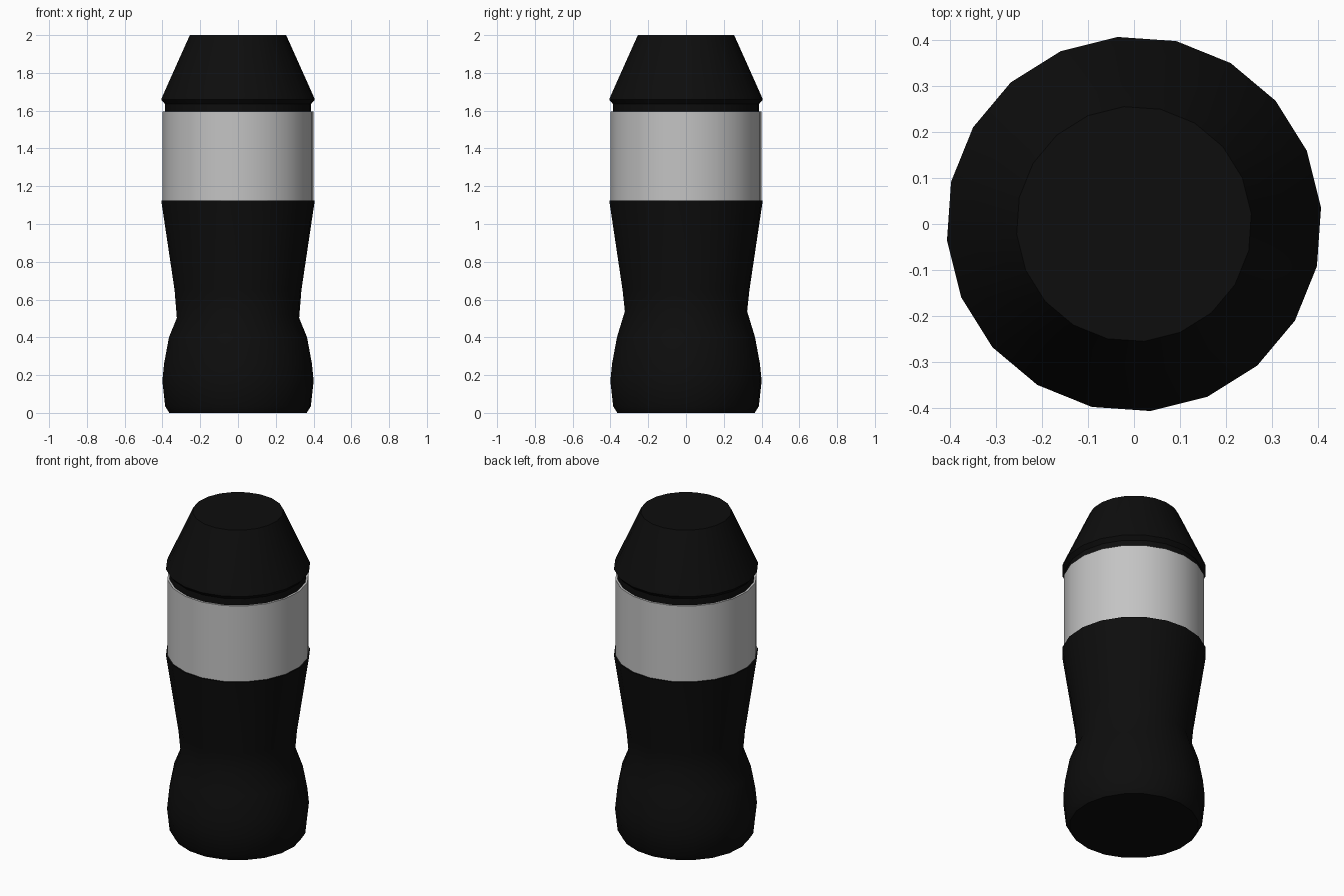
import bpy, bmesh, math

cube = bpy.data.objects.get("Cube")
if cube:
    bpy.data.objects.remove(cube)

SIDES = 20
TURN = math.radians(5)


def material(name, value):
    m = bpy.data.materials.new(name)
    m.use_nodes = True
    colour = (value, value, value, 1)
    m.diffuse_color = colour
    m.node_tree.nodes["Principled BSDF"].inputs["Base Color"].default_value = colour
    return m


black = material("matte black", 0.004)
grey = material("light grey", 0.55)


def lathe(name, profile, mat, angle=25):
    """Turn (radius, height, wave) rings into a capped solid."""
    bm = bmesh.new()
    rings = []
    for r, z, wave in profile:
        ring = []
        for i in range(SIDES):
            a = TURN + math.tau * i / SIDES
            ring.append(bm.verts.new((r * math.cos(a), r * math.sin(a),
                                      z - wave * math.cos(2 * a))))
        rings.append(ring)
    for low, high in zip(rings, rings[1:]):
        for i in range(SIDES):
            j = (i + 1) % SIDES
            bm.faces.new((low[i], low[j], high[j], high[i]))
    bm.faces.new(rings[0][::-1])
    bm.faces.new(rings[-1])
    mesh = bpy.data.meshes.new(name)
    bm.to_mesh(mesh)
    bm.free()
    mesh.materials.append(mat)
    obj = bpy.data.objects.new(name, mesh)
    bpy.context.collection.objects.link(obj)
    bpy.ops.object.select_all(action="DESELECT")
    obj.select_set(True)
    bpy.context.view_layer.objects.active = obj
    bpy.ops.object.shade_smooth_by_angle(angle=math.radians(angle))
    return obj


# Waisted lower body; the waist line dips at the sides
lathe("lower_body", [(0.365, 0, 0), (0.387, 0.035, 0), (0.402, 0.17, 0),
                     (0.393, 0.26, 0), (0.367, 0.4, 0), (0.325, 0.52, 0.018),
                     (0.337, 0.65, 0), (0.408, 1.125, 0)], black, 35)

# Plain band around the middle
lathe("label_band", [(0.4, 1.12, 0), (0.4, 1.595, 0)], grey)

# Recessed neck between band and lid
lathe("neck", [(0.388, 1.59, 0), (0.388, 1.65, 0)], black)

# Tapered lid with a small rim
lathe("lid", [(0.388, 1.635, 0), (0.408, 1.658, 0), (0.402, 1.675, 0),
              (0.256, 2.0, 0)], black)
